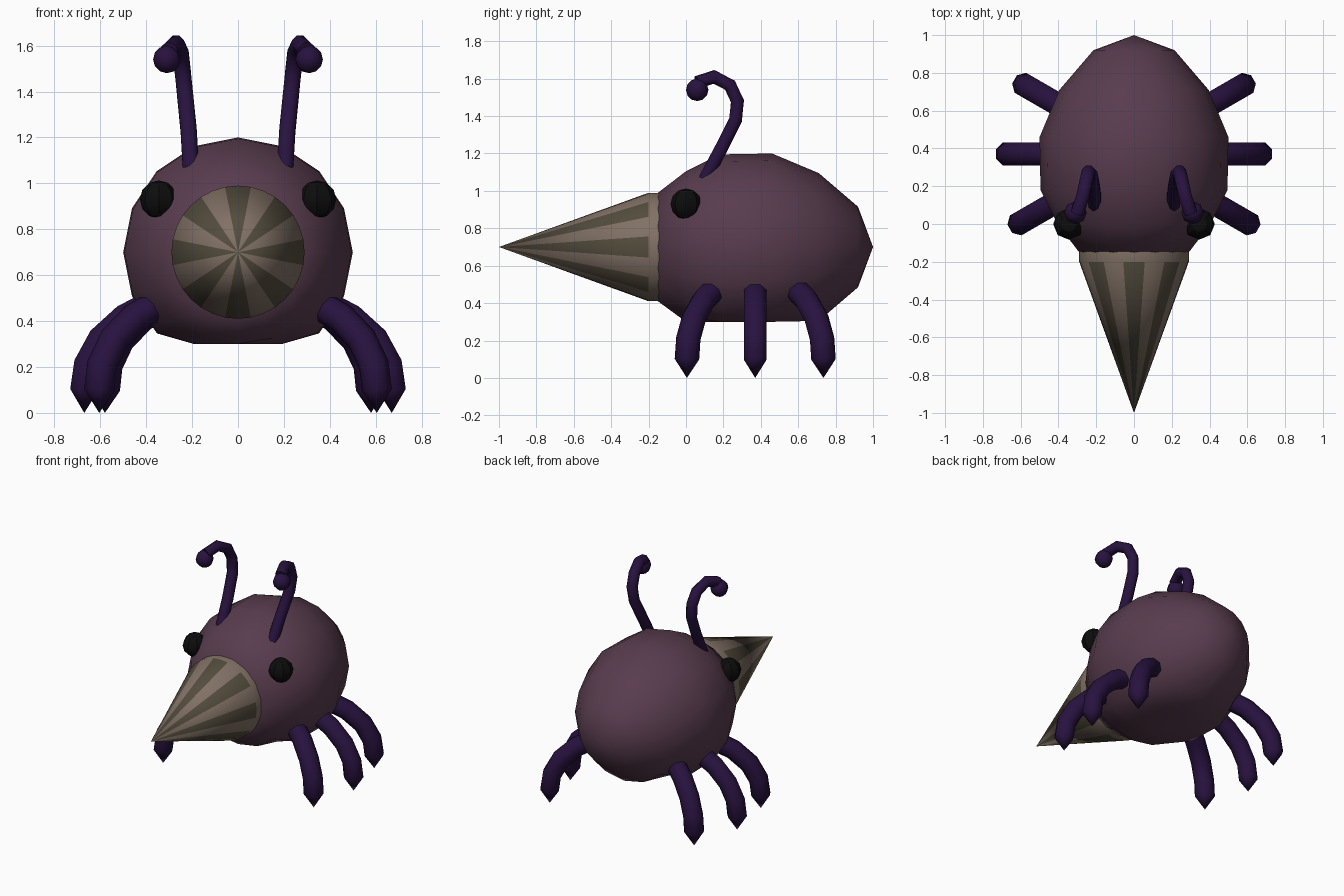
import bpy, bmesh, math
from mathutils import Vector

if "Cube" in bpy.data.objects:
    bpy.data.objects.remove(bpy.data.objects["Cube"])


def material(name, rgb):
    m = bpy.data.materials.new(name)
    m.diffuse_color = (*rgb, 1)
    m.use_nodes = True
    m.node_tree.nodes["Principled BSDF"].inputs["Base Color"].default_value = m.diffuse_color
    return m


PLUM = material("plum", (0.098, 0.045, 0.076))
VIOLET = material("dark violet", (0.021, 0.006, 0.05))
TAN = material("light tan", (0.22, 0.165, 0.13))
BROWN = material("dark brown", (0.088, 0.073, 0.047))
BLACK = material("black", (0.004, 0.004, 0.004))


def finish(name, bm, mats, angle=50, mirror=False):
    bmesh.ops.recalc_face_normals(bm, faces=bm.faces[:])
    me = bpy.data.meshes.new(name)
    bm.to_mesh(me)
    bm.free()
    ob = bpy.data.objects.new(name, me)
    bpy.context.collection.objects.link(ob)
    for m in mats:
        me.materials.append(m)
    if mirror:
        ob.modifiers.new("mirror", 'MIRROR').use_axis[0] = True
    bpy.ops.object.select_all(action='DESELECT')
    ob.select_set(True)
    bpy.context.view_layer.objects.active = ob
    bpy.ops.object.shade_smooth_by_angle(angle=math.radians(angle))
    return ob


def bridge(bm, rings):
    """Skin a list of rings; a ring of one vertex is a point."""
    n = max(len(r) for r in rings)
    for a, b in zip(rings, rings[1:]):
        for i in range(n):
            j = (i + 1) % n
            if len(a) == 1:
                bm.faces.new((a[0], b[i], b[j]))
            elif len(b) == 1:
                bm.faces.new((a[i], a[j], b[0]))
            else:
                bm.faces.new((a[i], a[j], b[j], b[i]))
    for r in (rings[0], rings[-1]):
        if len(r) > 1:
            bm.faces.new(r)


def lathe(profile, n, zc=0.7, floor=-9.0, turn=0.0):
    """Revolve (y, radius) pairs round the y axis at height zc."""
    bm = bmesh.new()
    rings = []
    for y, r in profile:
        pts = [0] if r == 0 else range(n)
        rings.append([bm.verts.new((r * math.sin(math.tau * k / n + turn), y,
                      max(floor, zc + r * math.cos(math.tau * k / n + turn)))) for k in pts])
    bridge(bm, rings)
    return bm


def tube(path, radii, ref, n=8):
    bm = bmesh.new()
    P = [Vector(p) for p in path]
    rings = []
    for i, (p, r) in enumerate(zip(P, radii)):
        if r == 0:
            rings.append([bm.verts.new(p)])
            continue
        t = (P[min(i + 1, len(P) - 1)] - P[max(i - 1, 0)]).normalized()
        u = (ref - t * ref.dot(t)).normalized()
        v = t.cross(u)
        rings.append([bm.verts.new(p + r * (u * math.cos(a) + v * math.sin(a)))
                      for a in (math.tau * (k + 0.5) / n for k in range(n))])
    bridge(bm, rings)
    return bm


# Egg-shaped body with a flattened belly
finish("body", lathe([(-0.15, 0.29), (0.0, 0.405), (0.18, 0.495), (0.46, 0.5),
                      (0.71, 0.395), (0.92, 0.215), (1.0, 0)], 16, floor=0.3),
       [PLUM], 60)

# Striped drill-like beak with a plain collar
bm = lathe([(-0.145, 0.29), (-0.2, 0.29), (-1.0, 0)], 32, turn=math.tau / 32)
for f in bm.faces:
    c = f.calc_center_median()
    if c.y < -0.21:
        sector = math.atan2(c.x, c.z - 0.7) / (math.tau / 16)
        f.material_index = 1 if round(sector) % 2 == 0 else 0
finish("beak", bm, [TAN, BROWN], 40)

# Eyes
bm = bmesh.new()
bmesh.ops.create_uvsphere(bm, u_segments=8, v_segments=6, radius=0.083)
bmesh.ops.translate(bm, verts=bm.verts[:], vec=(0.345, 0.0, 0.93))
finish("eyes", bm, [BLACK], 30, mirror=True)

# Antennae: hooked stalk and ball tip
stalk = [(0.205, 0.10, 1.06), (0.215, 0.19, 1.23), (0.23, 0.265, 1.38), (0.24, 0.275, 1.48),
         (0.25, 0.235, 1.565), (0.27, 0.15, 1.61), (0.30, 0.06, 1.58)]
finish("antennae", tube(stalk, [0.038] * 7, Vector((1, 0, 0))), [VIOLET], 50, mirror=True)
bm = bmesh.new()
bmesh.ops.create_uvsphere(bm, u_segments=8, v_segments=6, radius=0.06)
bmesh.ops.translate(bm, verts=bm.verts[:], vec=(0.31, 0.06, 1.54))
finish("antenna_tips", bm, [VIOLET], 50, mirror=True)

# Legs: (distance out, height) path fanned in three directions
leg = [(0, 0.475), (0.12, 0.415), (0.225, 0.32), (0.285, 0.21), (0.30, 0.1), (0.30, 0.0)]
for name, x, y, deg in (("front_legs", 0.345, 0.155, -30), ("middle_legs", 0.37, 0.37, 0),
                        ("rear_legs", 0.32, 0.585, 30)):
    d = Vector((math.cos(math.radians(deg)), math.sin(math.radians(deg)), 0))
    path = [Vector((x, y, h)) + d * s for s, h in leg]
    finish(name, tube(path, [0.066] * 5 + [0], Vector((-d.y, d.x, 0))),
           [VIOLET], 50, mirror=True)
